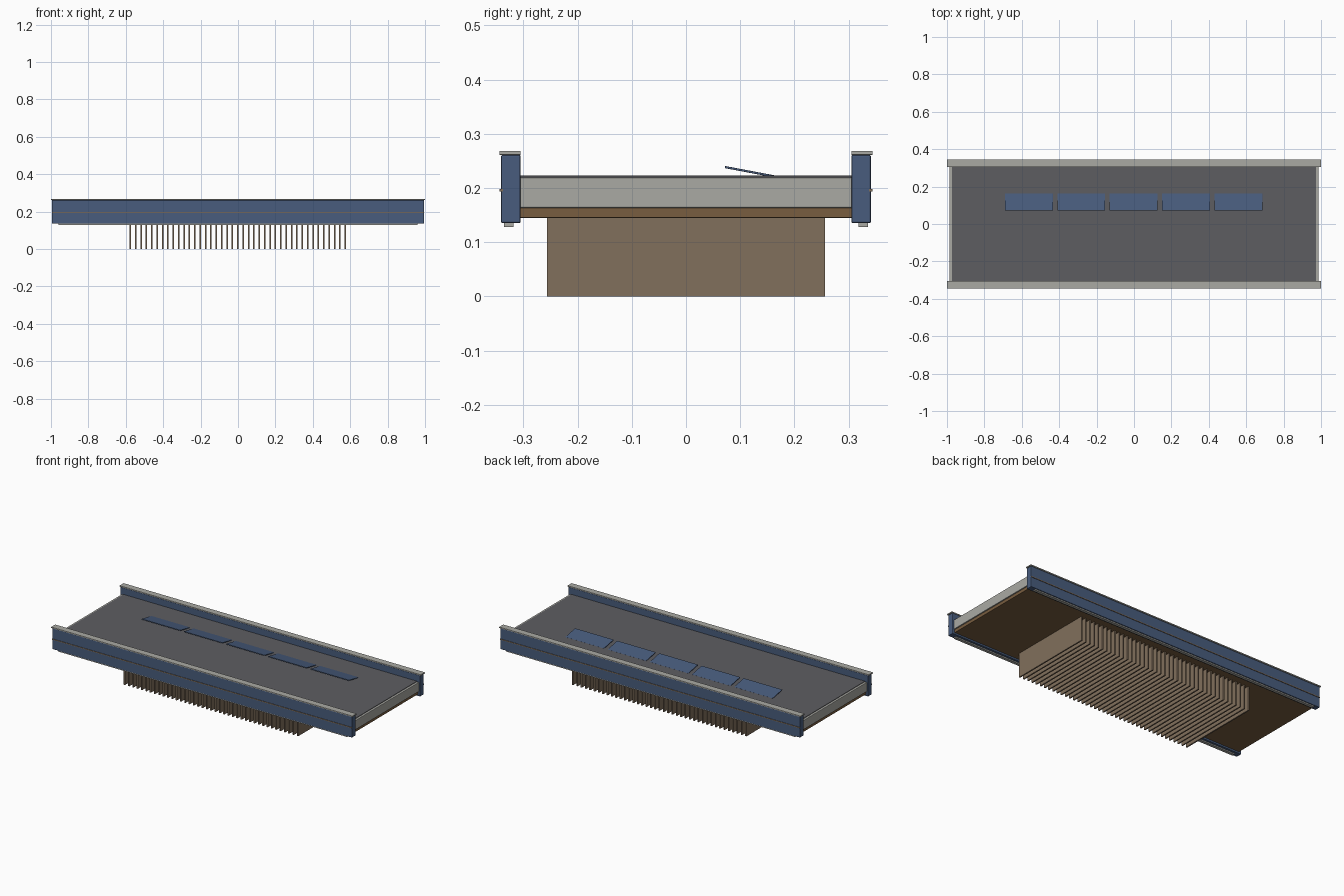
import bpy, bmesh, math
from mathutils import Matrix, Vector

if "Cube" in bpy.data.objects:
    bpy.data.objects.remove(bpy.data.objects["Cube"])


def material(name, rgb):
    m = bpy.data.materials.new(name)
    m.diffuse_color = (*rgb, 1)
    m.use_nodes = True
    m.node_tree.nodes["Principled BSDF"].inputs["Base Color"].default_value = m.diffuse_color
    return m


BLUE = material("blue", (0.065, 0.107, 0.205))
BROWN = material("brown", (0.19, 0.11, 0.05))
TAN = material("tan", (0.22, 0.16, 0.107))
DARK = material("dark_grey", (0.11, 0.11, 0.12))
LIGHT = material("light_grey", (0.40, 0.40, 0.37))


def box(name, lo, hi, mat, bevel=0.0, rot_x=0.0):
    """Box between two corners, optionally bevelled and tilted about x."""
    lo, hi = Vector(lo), Vector(hi)
    bm = bmesh.new()
    bmesh.ops.create_cube(bm, size=1, matrix=Matrix.Diagonal((*(hi - lo), 1)))
    me = bpy.data.meshes.new(name)
    bm.to_mesh(me)
    bm.free()
    me.materials.append(mat)
    ob = bpy.data.objects.new(name, me)
    ob.location = (lo + hi) / 2
    ob.rotation_euler.x = rot_x
    bpy.context.collection.objects.link(ob)
    if bevel:
        b = ob.modifiers.new("bevel", 'BEVEL')
        b.width, b.segments = bevel, 2
    return ob


def side_box(name, x, y0, y1, z0, z1, mat, bevel):
    """Same strip on front (-y) and back (+y)."""
    box("front_" + name, (-x, -y1, z0), (x, -y0, z1), mat, bevel)
    box("back_" + name, (-x, y0, z0), (x, y1, z1), mat, bevel)


# Side rails with cap, trim stripe and bottom runner
side_box("rail", 0.995, 0.305, 0.341, 0.135, 0.261, BLUE, 0.003)
side_box("rail_cap", 1.0, 0.305, 0.344, 0.261, 0.268, LIGHT, 0.001)
side_box("rail_stripe", 0.995, 0.338, 0.344, 0.193, 0.198, TAN, 0.0)
side_box("rail_runner", 0.96, 0.318, 0.336, 0.128, 0.137, LIGHT, 0.001)

# Deck: light core, dark top slab, brown base plate
box("deck_core", (-0.987, -0.307, 0.163), (0.987, 0.307, 0.2195), LIGHT, 0.003)
box("deck_top", (-0.974, -0.306, 0.21), (0.974, 0.306, 0.2225), DARK, 0.001)
box("base_plate", (-0.98, -0.306, 0.145), (0.98, 0.306, 0.164), BROWN, 0.001)

# Heat sink fins
FINS = 41
for i in range(FINS):
    x = -0.576 + 1.15 * i / (FINS - 1)
    box(f"fin_{i + 1}", (x - 0.004, -0.256, 0), (x + 0.004, 0.256, 0.147), TAN)

# Raised louvre flaps, tilted up towards the front
tilt = -math.atan2(0.017, 0.09)
for i in range(5):
    x = -0.002 + (i - 2) * 0.28
    box(f"flap_{i + 1}", (x - 0.128, 0.071, 0.2278), (x + 0.128, 0.165, 0.2318),
        BLUE, 0.001, tilt)
